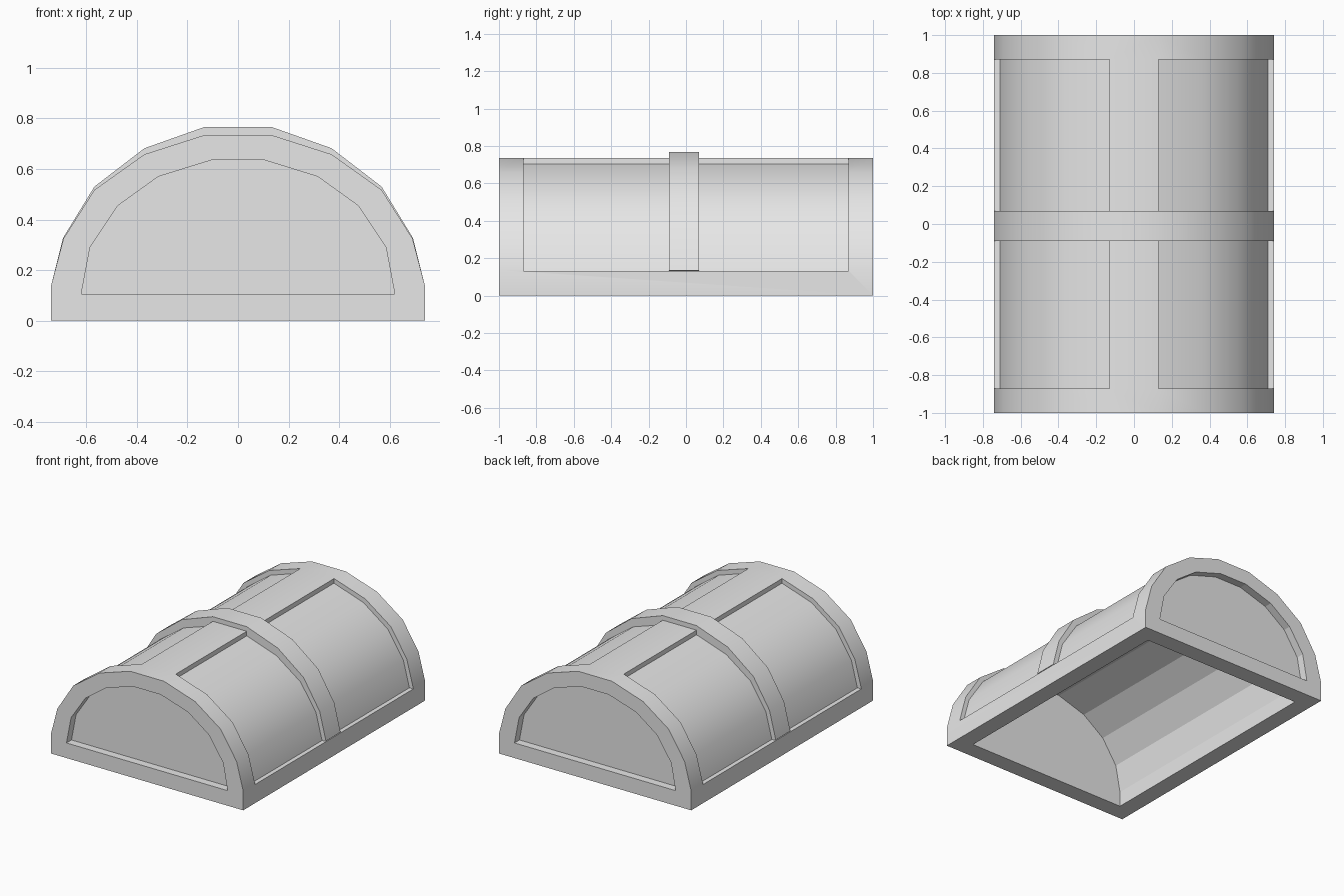
import bpy, bmesh, math

cube = bpy.data.objects.get("Cube")
if cube:
    bpy.data.objects.remove(cube, do_unlink=True)

grey = bpy.data.materials.new("plain grey")
grey.use_nodes = True
grey.diffuse_color = (0.8, 0.8, 0.8, 1)
grey.node_tree.nodes["Principled BSDF"].inputs["Base Color"].default_value = (0.8, 0.8, 0.8, 1)

# Right halves of the arch sections, from the side up to the crown (x, z)
BODY = [(0.74, 0), (0.74, 0.135), (0.69, 0.325), (0.568, 0.517), (0.37, 0.658), (0.13, 0.735)]
BAND = [(0.74, 0.135), (0.692, 0.327), (0.568, 0.53), (0.37, 0.682), (0.13, 0.767)]
FLOOR = [(0.71, 0.13), (0.663, 0.312), (0.545, 0.493), (0.357, 0.628), (0.13, 0.703)]
INNER = [(0.62, 0.105), (0.585, 0.29), (0.475, 0.455), (0.315, 0.57), (0.105, 0.635)]
PANEL_END = 0.87


def arch(half):
    """Mirror a half section into a full arch."""
    return half + [(-x, z) for x, z in reversed(half)]


def prism(name, section, y0, y1):
    """Extrude a section in the x-z plane from y0 to y1."""
    bm = bmesh.new()
    face = bm.faces.new([bm.verts.new((x, y0, z)) for x, z in section])
    moved = bmesh.ops.extrude_face_region(bm, geom=[face], use_keep_orig=True)["geom"]
    verts = [v for v in moved if isinstance(v, bmesh.types.BMVert)]
    bmesh.ops.translate(bm, verts=verts, vec=(0, y1 - y0, 0))
    bmesh.ops.recalc_face_normals(bm, faces=bm.faces)
    mesh = bpy.data.meshes.new(name)
    bm.to_mesh(mesh)
    bm.free()
    mesh.materials.append(grey)
    obj = bpy.data.objects.new(name, mesh)
    bpy.context.collection.objects.link(obj)
    return obj


def activate(obj):
    bpy.ops.object.select_all(action='DESELECT')
    obj.select_set(True)
    bpy.context.view_layer.objects.active = obj


def cut(obj, cutter):
    mod = obj.modifiers.new("cut", 'BOOLEAN')
    mod.operation = 'DIFFERENCE'
    mod.solver = 'EXACT'
    mod.object = cutter
    activate(obj)
    bpy.ops.object.modifier_apply(modifier=mod.name)
    bpy.data.objects.remove(cutter, do_unlink=True)


def smooth(obj):
    activate(obj)
    bpy.ops.object.shade_smooth_by_angle(angle=math.radians(30))


# Vaulted shell
shell = prism("vaulted_shell", arch(BODY), -1, 1)

# Sunken side panels, left and right of the crown strip
for side in (1, -1):
    section = FLOOR + [(0.13, 0.9), (0.9, 0.9), (0.9, 0.13)]
    cut(shell, prism("panel_cutter", [(side * x, z) for x, z in section], -PANEL_END, PANEL_END))

# Sunken end panels
for end in (1, -1):
    cut(shell, prism("end_cutter", arch(INNER), end * 0.945, end * 1.1))

# Hollow inside, open at the bottom
cut(shell, prism("hollow_cutter", arch([(0.62, -0.1)] + INNER), -0.88, 0.88))
smooth(shell)

# The lining of the hollow keeps flat facets
for p in shell.data.polygons:
    c, n = p.center, p.normal
    if abs(n.y) < 0.1 and n.x * c.x + n.z * c.z < 0:
        p.use_smooth = False

# Raised band over the middle
seat = [((a + c) / 2, (b + d) / 2) for (a, b), (c, d) in zip(FLOOR, INNER)]
band = prism("middle_band", arch(BAND) + arch(seat)[::-1], -0.09, 0.07)
smooth(band)
